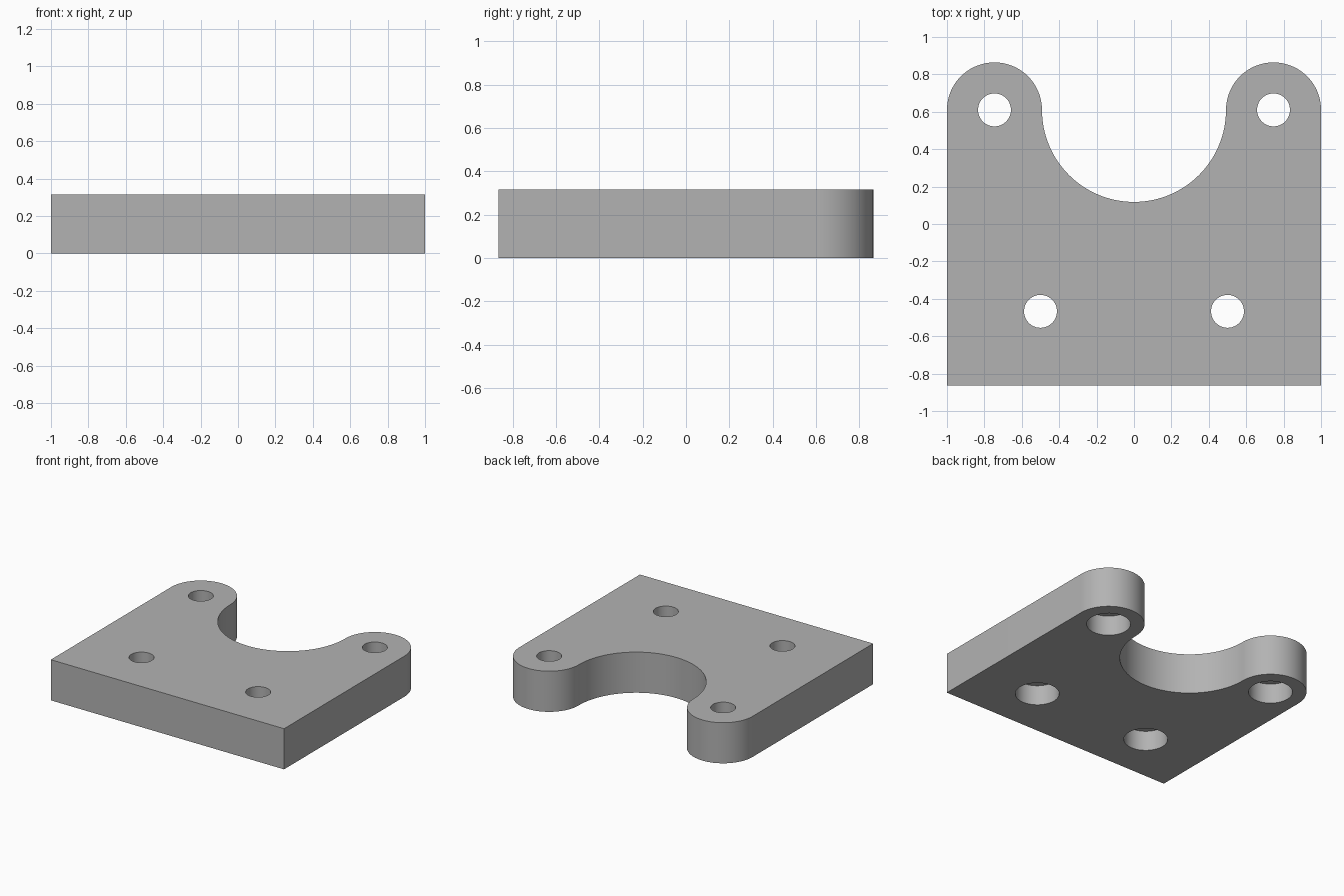
import bpy
import bmesh
from math import cos, sin, pi
from mathutils import Matrix

cube = bpy.data.objects.get("Cube")
if cube:
    bpy.data.objects.remove(cube, do_unlink=True)

THICK = 0.315
FRONT_Y = -0.864
LUG_X, LUG_Y, LUG_R = 0.746, 0.61, 0.254
NOTCH_R = LUG_X - LUG_R
HOLE_R, BORE_R, BORE_DEPTH = 0.088, 0.155, 0.155

grey = bpy.data.materials.new("plain grey")
grey.use_nodes = True
colour = (0.45, 0.45, 0.45, 1)
grey.diffuse_color = colour
grey.node_tree.nodes["Principled BSDF"].inputs["Base Color"].default_value = colour


def make_object(name, bm):
    bmesh.ops.recalc_face_normals(bm, faces=bm.faces)
    mesh = bpy.data.meshes.new(name)
    bm.to_mesh(mesh)
    bm.free()
    mesh.materials.append(grey)
    obj = bpy.data.objects.new(name, mesh)
    bpy.context.collection.objects.link(obj)
    return obj


def arc(cx, radius, start, end, steps):
    angles = [start + (end - start) * i / steps for i in range(steps + 1)]
    return [(cx + radius * cos(a), LUG_Y + radius * sin(a)) for a in angles]


# Plate outline: square front, two rounded lugs, half-round notch between them
outline = [(-1, FRONT_Y), (1, FRONT_Y)]
outline += arc(LUG_X, LUG_R, 0, pi, 48)
outline += arc(0, NOTCH_R, 0, -pi, 64)[1:-1]
outline += arc(-LUG_X, LUG_R, 0, pi, 48)

bm = bmesh.new()
base = bm.faces.new([bm.verts.new((x, y, 0)) for x, y in outline])
top = bmesh.ops.extrude_face_region(bm, geom=[base])["geom"]
bmesh.ops.translate(bm, vec=(0, 0, THICK),
                    verts=[v for v in top if isinstance(v, bmesh.types.BMVert)])
plate = make_object("mounting_plate", bm)


def cutter(name, radius, low, high):
    """One cylinder per bolt position, used to cut the plate."""
    bm = bmesh.new()
    for x, y in ((LUG_X, LUG_Y), (0.5, -0.467)):
        for side in (-1, 1):
            bmesh.ops.create_cone(
                bm, cap_ends=True, segments=48, radius1=radius, radius2=radius,
                depth=high - low,
                matrix=Matrix.Translation((side * x, y, (low + high) / 2)))
    obj = make_object(name, bm)
    obj.hide_render = True
    obj.hide_set(True)
    return obj


# Through holes, then wider counterbores from the underside
cutters = [cutter("bolt_hole_cutter", HOLE_R, -0.1, THICK + 0.1),
           cutter("counterbore_cutter", BORE_R, -0.1, BORE_DEPTH)]
bpy.context.view_layer.objects.active = plate
plate.select_set(True)
for tool in cutters:
    mod = plate.modifiers.new(tool.name, 'BOOLEAN')
    mod.operation = 'DIFFERENCE'
    mod.solver = 'EXACT'
    mod.object = tool
    bpy.ops.object.modifier_apply(modifier=mod.name)
    bpy.data.objects.remove(tool, do_unlink=True)

# Smooth round walls, crisp edges
bpy.ops.object.shade_smooth_by_angle(angle=pi / 6)
